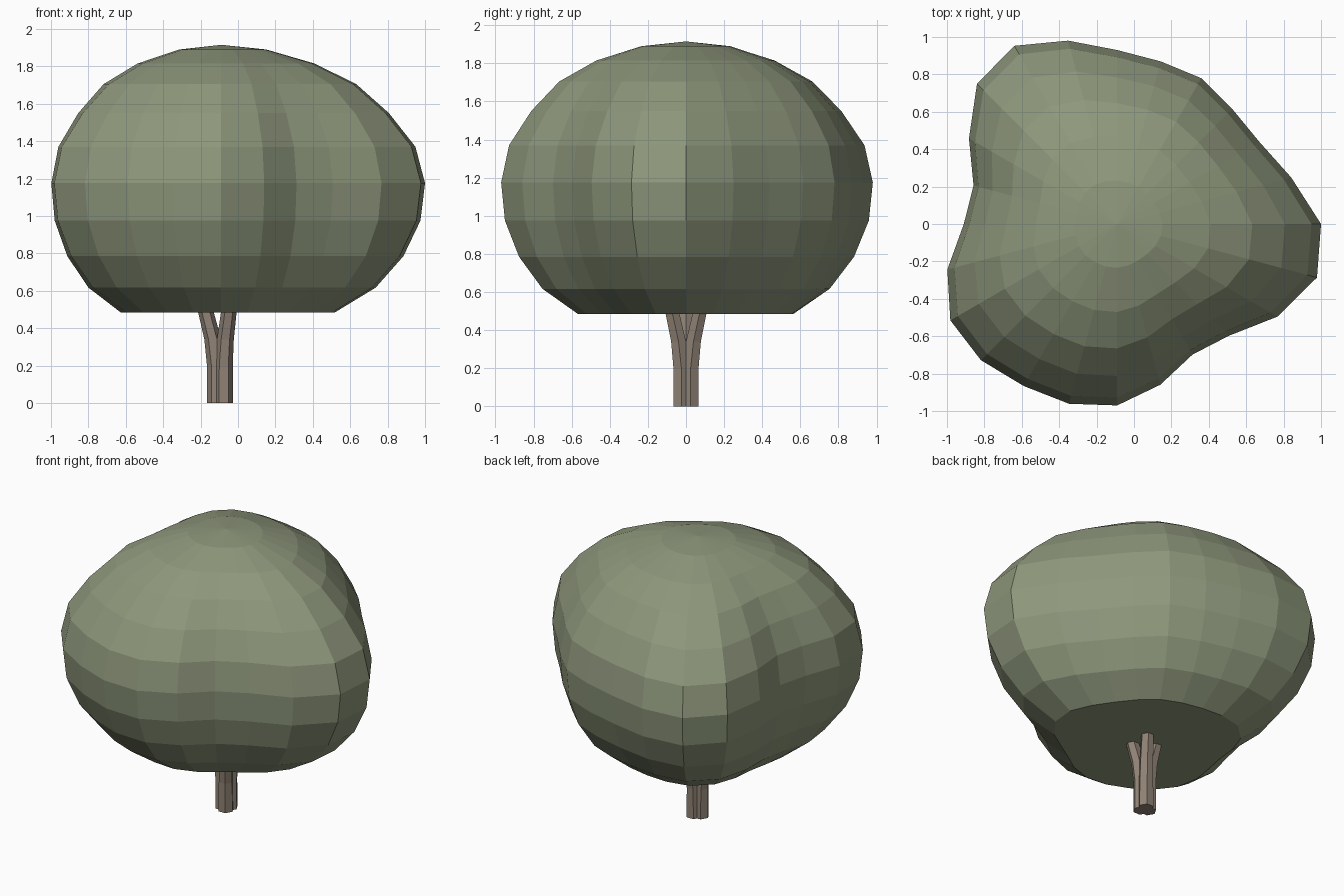
import bpy, bmesh
from math import cos, sin, pi, radians
from mathutils import Vector

if "Cube" in bpy.data.objects:
    bpy.data.objects.remove(bpy.data.objects["Cube"])

CX = -0.09  # tree axis


def material(name, rgb):
    m = bpy.data.materials.new(name)
    m.diffuse_color = (*rgb, 1)
    m.use_nodes = True
    m.node_tree.nodes["Principled BSDF"].inputs["Base Color"].default_value = m.diffuse_color
    return m


def finish(name, bm, mat):
    bmesh.ops.recalc_face_normals(bm, faces=bm.faces)
    me = bpy.data.meshes.new(name)
    bm.to_mesh(me)
    bm.free()
    me.materials.append(mat)
    ob = bpy.data.objects.new(name, me)
    bpy.context.collection.objects.link(ob)
    return ob


def loft(bm, rings):
    loops = [[bm.verts.new(p) for p in ring] for ring in rings]
    n = len(loops[0])
    for a, b in zip(loops, loops[1:]):
        for i in range(n):
            j = (i + 1) % n
            bm.faces.new((a[i], a[j], b[j], b[i]))
    return loops


leaf = material("leaf", (0.27, 0.31, 0.20))
bark = material("bark", (0.28, 0.225, 0.18))

# Canopy: lobed outline every 15 degrees, rounder towards both ends
outline = [1.09, .963, .878, .87, .90, .90, .93, 1.015, 1.10, 1.06, .915, .795,
           .82, .94, 1.03, 1.03, 1.0, .995, .97, .89, .806, .845, .99, 1.106]
profile = [(.59, .485), (.78, .617), (.905, .785), (.98, .975), (1, 1.175),
           (.958, 1.37), (.84, 1.55), (.69, 1.705), (.49, 1.815), (.245, 1.89)]
MEAN = 0.95
bm = bmesh.new()
rings = []
for s, z in profile:
    ring = []
    for k, r in enumerate(outline):
        d = s * (MEAN + s * (r - MEAN))
        a = radians(15 * k)
        ring.append((CX + d * cos(a), d * sin(a), z))
    rings.append(ring)
loops = loft(bm, rings)
bm.faces.new(loops[0])
tip = bm.verts.new((CX, 0, 1.915))
top = loops[-1]
for i in range(len(top)):
    bm.faces.new((top[i], top[(i + 1) % len(top)], tip))
finish("canopy", bm, leaf)

# Trunk: three six-sided stems bundled at the base, spreading upwards
path = [(.026, 0), (.028, .20), (.045, .34), (.08, .48), (.15, .66)]
for k, deg in enumerate((60, 180, 300)):
    a = radians(deg)
    out = Vector((cos(a), sin(a), 0))
    side = Vector((-sin(a), cos(a), 0))
    bm = bmesh.new()
    rings = []
    for i, (d, z) in enumerate(path):
        c = Vector((CX, 0, z)) + out * d
        r = .051 - .003 * i
        rings.append([c + out * r * cos(t * pi / 3) + side * r * sin(t * pi / 3)
                      for t in range(6)])
    loops = loft(bm, rings)
    bm.faces.new(loops[0])
    bm.faces.new(loops[-1])
    finish(f"trunk_stem_{k + 1}", bm, bark)
